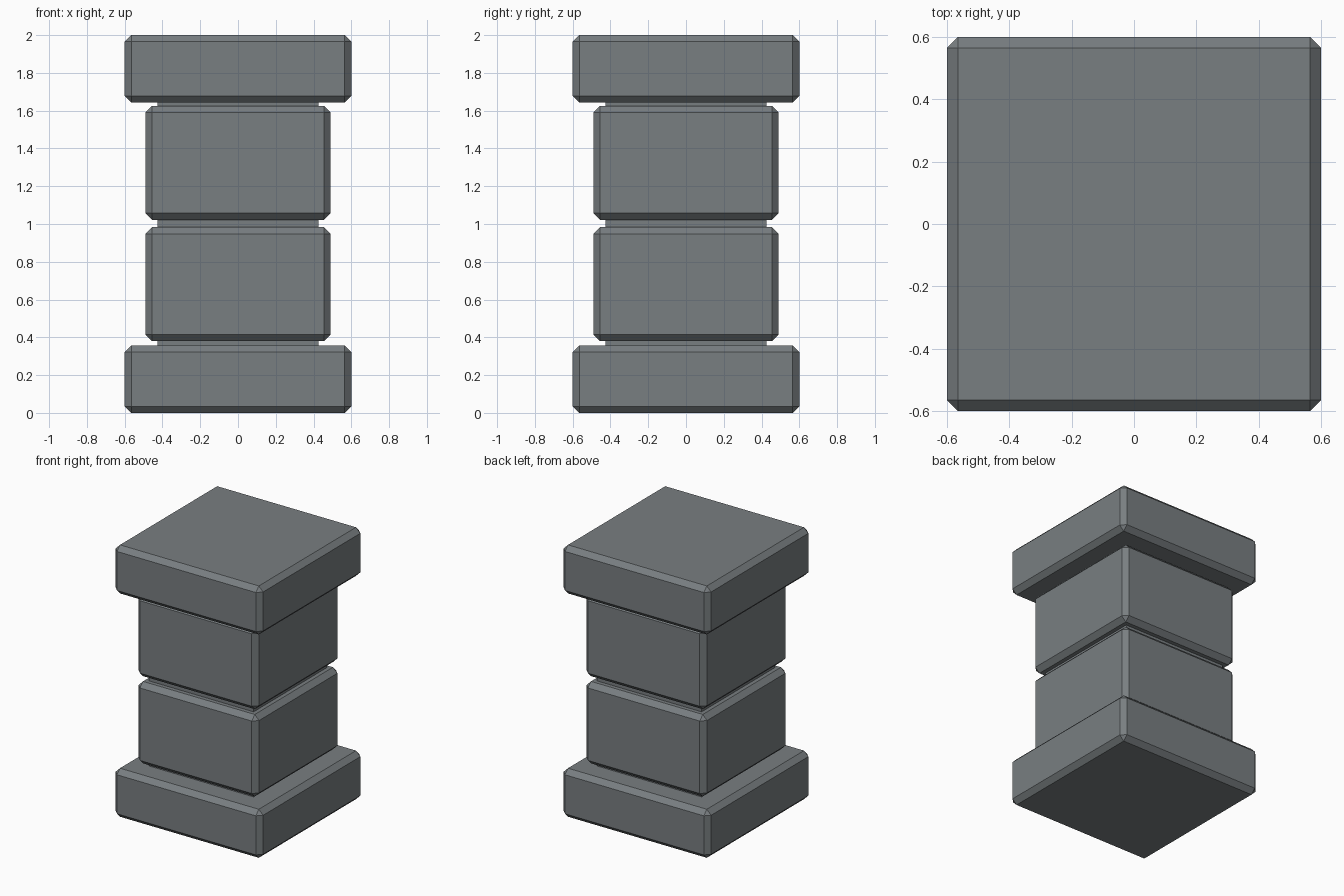
import bpy
import bmesh
from mathutils import Matrix

cube = bpy.data.objects.get("Cube")
if cube:
    bpy.data.objects.remove(cube, do_unlink=True)

# Single stone colour
stone = bpy.data.materials.new("slate grey stone")
stone.use_nodes = True
colour = (0.19, 0.21, 0.22, 1)
stone.diffuse_color = colour
bsdf = stone.node_tree.nodes["Principled BSDF"]
bsdf.inputs["Base Color"].default_value = colour
bsdf.inputs["Roughness"].default_value = 0.8


def block(name, width, bottom, top, chamfer=0.0):
    """Square block between two heights, with optional flat chamfers."""
    bm = bmesh.new()
    bmesh.ops.create_cube(bm, size=1, matrix=Matrix.Diagonal((width, width, top - bottom, 1)))
    if chamfer:
        bmesh.ops.bevel(bm, geom=bm.edges[:], offset=chamfer, segments=1,
                        profile=0.5, affect='EDGES')
    mesh = bpy.data.meshes.new(name)
    bm.to_mesh(mesh)
    bm.free()
    mesh.materials.append(stone)
    obj = bpy.data.objects.new(name, mesh)
    obj.location.z = (bottom + top) / 2
    bpy.context.collection.objects.link(obj)
    return obj


CHAMFER = 0.035

# Plinth and capital
block("base_slab", 1.2, 0, 0.357, CHAMFER)
block("top_slab", 1.2, 1.643, 2, CHAMFER)

# Two shaft stones
block("lower_shaft_block", 0.98, 0.38, 0.983, CHAMFER)
block("upper_shaft_block", 0.98, 1.022, 1.625, CHAMFER)

# Recessed core showing in the joints
block("inner_core", 0.85, 0.2, 1.8)
